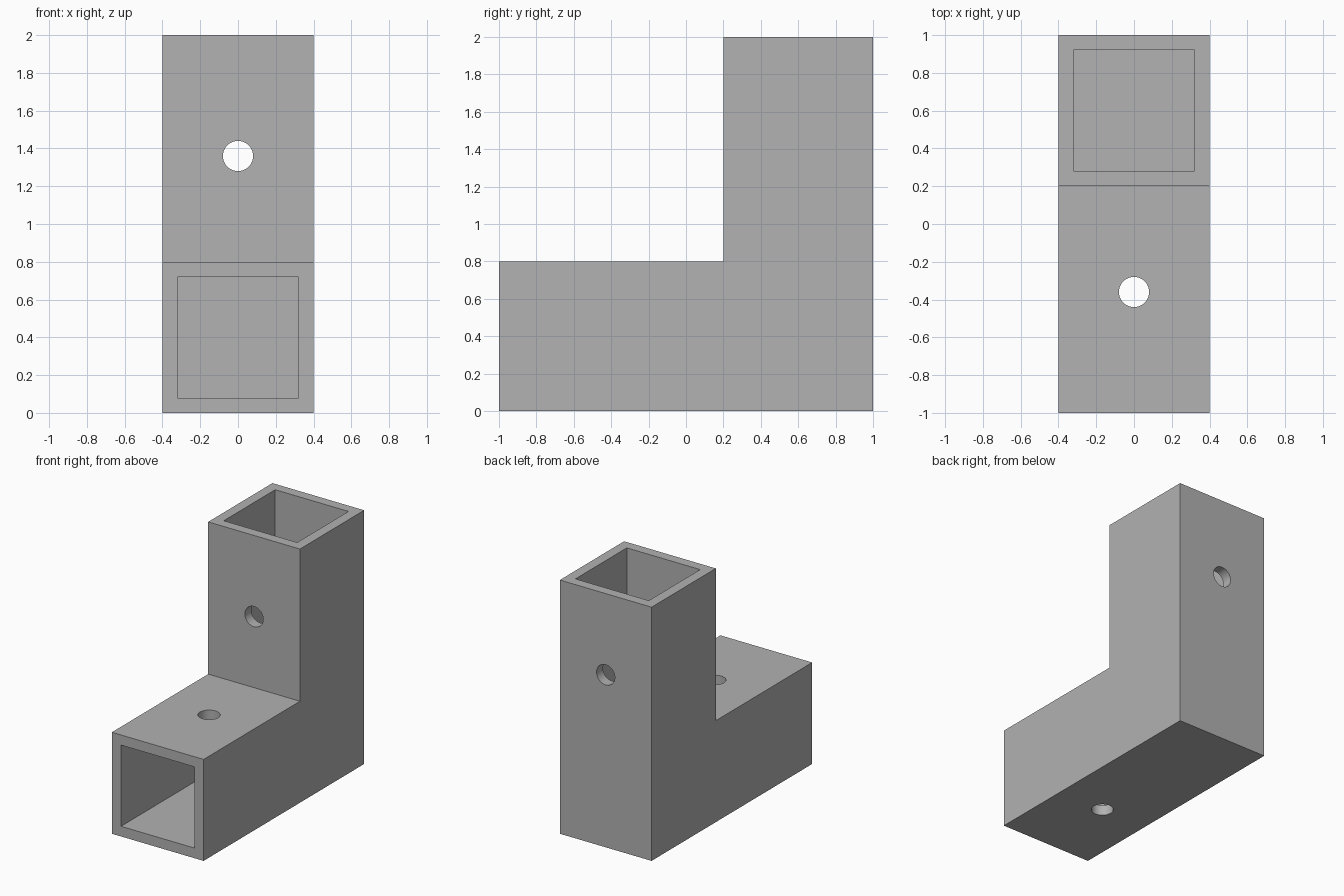
import bpy, bmesh
from math import radians
from mathutils import Matrix, Vector

cube = bpy.data.objects.get("Cube")
if cube:
    bpy.data.objects.remove(cube, do_unlink=True)

HALF = 0.4        # half the tube width
WALL = 0.08
INNER = HALF - WALL
ARM = 1.2         # length of each arm beyond the corner block
HOLE = 0.64       # screw hole distance from the open end

grey = bpy.data.materials.new("plain grey")
grey.use_nodes = True
colour = (0.445, 0.445, 0.445, 1)
grey.diffuse_color = colour
grey.node_tree.nodes["Principled BSDF"].inputs["Base Color"].default_value = colour


def make_object(name, bm):
    bmesh.ops.recalc_face_normals(bm, faces=bm.faces)
    mesh = bpy.data.meshes.new(name)
    bm.to_mesh(mesh)
    bm.free()
    mesh.materials.append(grey)
    obj = bpy.data.objects.new(name, mesh)
    bpy.context.collection.objects.link(obj)
    return obj


def box(name, low, high):
    low, high = Vector(low), Vector(high)
    bm = bmesh.new()
    place = Matrix.Translation((low + high) / 2) @ Matrix.Diagonal((high - low).to_4d())
    bmesh.ops.create_cube(bm, size=1, matrix=place)
    return make_object(name, bm)


def rod(name, centre, turn):
    bm = bmesh.new()
    place = Matrix.Translation(centre) @ Matrix.Rotation(turn, 4, "X")
    bmesh.ops.create_cone(bm, cap_ends=True, segments=48, radius1=0.08,
                          radius2=0.08, depth=1, matrix=place)
    return make_object(name, bm)


# L-shaped body, extruded sideways from its profile
bm = bmesh.new()
corner_y, corner_z = 1 - 2 * HALF, 2 * HALF
outline = [(-1, 0), (1, 0), (1, 2), (corner_y, 2), (corner_y, corner_z), (-1, corner_z)]
side = bm.faces.new([bm.verts.new((-HALF, y, z)) for y, z in outline])
grown = bmesh.ops.extrude_face_region(bm, geom=[side])["geom"]
bmesh.ops.translate(bm, vec=(2 * HALF, 0, 0),
                    verts=[v for v in grown if isinstance(v, bmesh.types.BMVert)])
body = make_object("corner_connector", bm)

# Square sockets and the screw holes through each arm
mid_y = 1 - HALF
cutters = [
    box("front_socket_cutter", (-INNER, -1.1, WALL), (INNER, ARM - 1, 2 * HALF - WALL)),
    box("top_socket_cutter", (-INNER, mid_y - INNER, 2 - ARM), (INNER, mid_y + INNER, 2.1)),
    rod("lower_hole_cutter", (0, HOLE - 1, HALF), 0),
    rod("upper_hole_cutter", (0, mid_y, 2 - HOLE), radians(90)),
]
for cutter in cutters:
    cutter.hide_render = True
    cutter.hide_viewport = True
    cut = body.modifiers.new(cutter.name, "BOOLEAN")
    cut.operation = "DIFFERENCE"
    cut.solver = "EXACT"
    cut.object = cutter

# Apply the cuts, then drop the cutters
bpy.context.view_layer.update()
graph = bpy.context.evaluated_depsgraph_get()
body.data = bpy.data.meshes.new_from_object(body.evaluated_get(graph))
body.modifiers.clear()
for cutter in cutters:
    bpy.data.objects.remove(cutter, do_unlink=True)

# Round hole walls are smooth, all other edges stay sharp
bpy.ops.object.select_all(action="DESELECT")
body.select_set(True)
bpy.context.view_layer.objects.active = body
bpy.ops.object.shade_smooth_by_angle(angle=radians(30))
